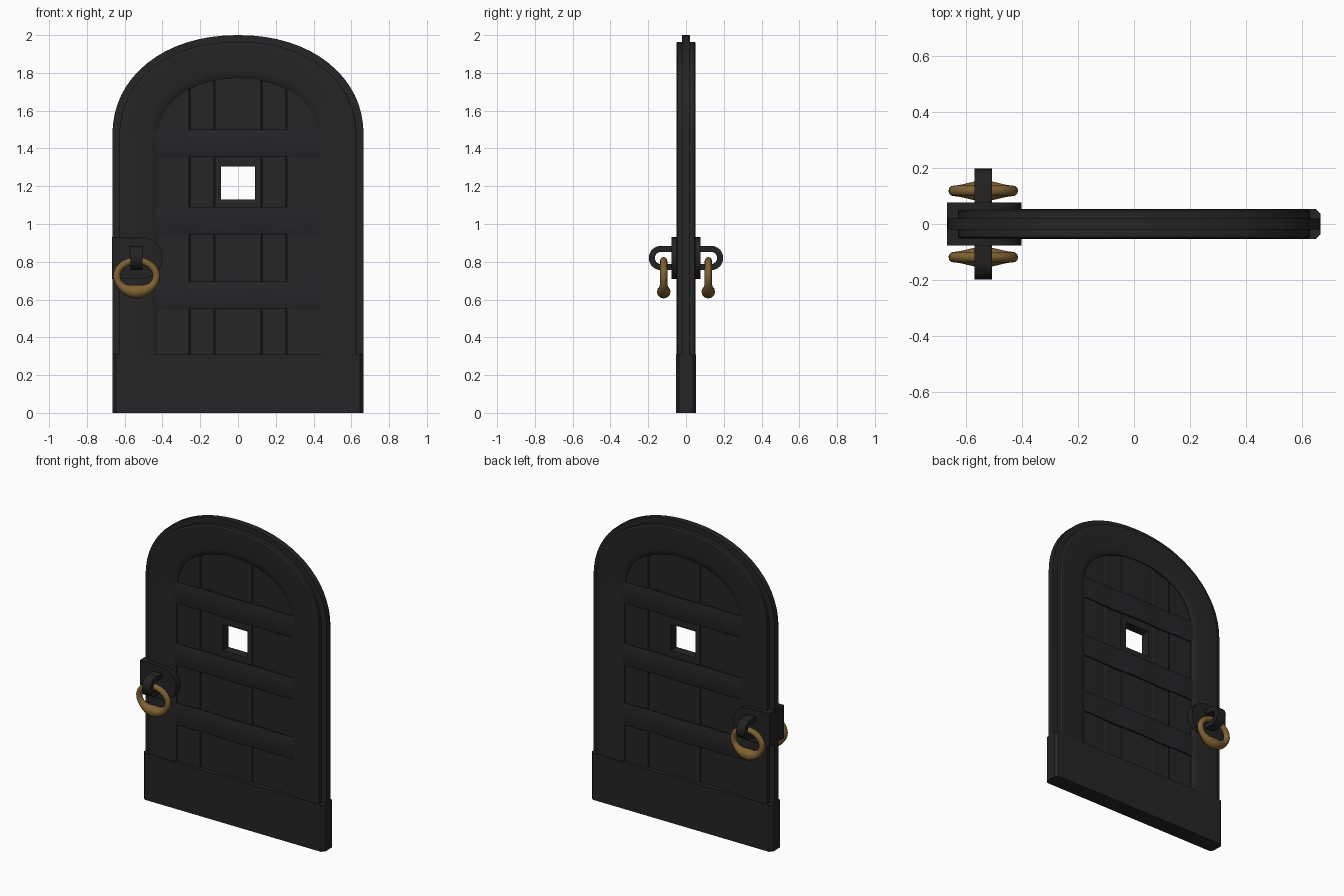
import bpy, bmesh, math
from mathutils import Vector

if "Cube" in bpy.data.objects:
    bpy.data.objects.remove(bpy.data.objects["Cube"])

def mat(name, c):
    m = bpy.data.materials.new(name)
    m.diffuse_color = (*c, 1)
    m.use_nodes = True
    m.node_tree.nodes["Principled BSDF"].inputs["Base Color"].default_value = m.diffuse_color
    return m

WOOD = mat("dark wood", (0.018, 0.018, 0.018))
BARS = mat("dark bar wood", (0.017, 0.0175, 0.0195))
IRON = mat("dark iron", (0.016, 0.016, 0.017))
BRASS = mat("aged brass", (0.21, 0.12, 0.03))

def finish(name, bm, material, angle=35):
    bmesh.ops.remove_doubles(bm, verts=bm.verts, dist=1e-5)
    bmesh.ops.recalc_face_normals(bm, faces=bm.faces)
    me = bpy.data.meshes.new(name)
    bm.to_mesh(me)
    bm.free()
    ob = bpy.data.objects.new(name, me)
    bpy.context.collection.objects.link(ob)
    me.materials.append(material)
    bpy.ops.object.select_all(action='DESELECT')
    ob.select_set(True)
    bpy.context.view_layer.objects.active = ob
    bpy.ops.object.shade_smooth_by_angle(angle=math.radians(angle))
    return ob

def skin(bm, rings, loop=False, caps=True):
    """Bridge closed cross-sections into a tube."""
    vs = [[bm.verts.new(p) for p in r] for r in rings]
    n = len(vs[0])
    for i in range(len(vs) if loop else len(vs) - 1):
        a, b = vs[i], vs[(i + 1) % len(vs)]
        for j in range(n):
            k = (j + 1) % n
            bm.faces.new((a[j], a[k], b[k], b[j]))
    if caps and not loop:
        bm.faces.new(vs[0])
        bm.faces.new(vs[-1])

def slab(bm, cols, rows, hole=None):
    """Closed slab; cols are (x, half depth), rows are (z, depth offset)."""
    grid = [[[bm.verts.new((x, s * (h + o), z)) for z, o in rows]
             for x, h in cols] for s in (-1, 1)]
    for i in range(len(cols) - 1):
        for j in range(len(rows) - 1):
            if hole and hole(cols[i][0], cols[i + 1][0], rows[j][0], rows[j + 1][0]):
                continue
            for g in grid:
                bm.faces.new((g[i][j], g[i + 1][j], g[i + 1][j + 1], g[i][j + 1]))
    # walls along every open edge of the front sheet
    back = {grid[0][i][j]: grid[1][i][j] for i in range(len(cols)) for j in range(len(rows))}
    for e in [e for e in bm.edges if e.is_boundary and e.verts[0] in back]:
        a, b = e.verts
        bm.faces.new((a, b, back[b], back[a]))

# arched frame: cross-section swept between outer and inner arches
def arch(t, a, b, c):
    e = 2 / 2.12
    x, z = math.cos(t), math.sin(t)
    return Vector((a * math.copysign(abs(x) ** e, x), 0, c + b * max(z, 0) ** e))

half = [(0, .02), (.155, .02), (.155, .046), (.19, .051), (.82, .051), (.93, .046), (1, .036)]
prof = half + [(f, -y) for f, y in reversed(half)]
pairs = [(Vector((.665, 0, .1)), Vector((.425, 0, .1)))]
N = 32
for i in range(N + 1):
    t = math.pi * i / N
    pairs.append((arch(t, .665, .53, 1.47), arch(t, .425, .31, 1.46)))
pairs.append((Vector((-.665, 0, .1)), Vector((-.425, 0, .1))))
bm = bmesh.new()
skin(bm, [[o.lerp(i, f) + Vector((0, y, 0)) for f, y in prof] for o, i in pairs])
finish("arched_frame", bm, WOOD, 28)

# vertical planks with shallow grooves and a square window hole
side = [(.09, .031), (.122, .030), (.127, .024), (.132, .027), (.19, .024),
        (.249, .027), (.254, .024), (.259, .030), (.34, .033), (.45, .031)]
cols = [(-x, h) for x, h in reversed(side)] + side
bm = bmesh.new()
slab(bm, cols, [(.15, 0), (1.13, 0), (1.305, 0), (1.80, 0)],
     lambda x0, x1, z0, z1: x0 > -.1 and x1 < .1 and z0 > 1.1 and z1 < 1.4)
finish("planks", bm, WOOD, 25)

# three cross bars that follow the planks
for k, z in enumerate((.55, .945, 1.355)):
    wave = [(.06, .041), (.12, .039), (.19, .035), (.255, .037), (.34, .041), (.44, .038)]
    cols = [(-x, h) for x, h in reversed(wave)] + [(0, .042)] + wave
    bm = bmesh.new()
    slab(bm, cols, [(z, 0), (z + .02, .005), (z + .125, .005), (z + .145, 0)])
    finish(f"cross_bar_{k + 1}", bm, BARS, 40)

# kick plate at the bottom, with chamfered ends
bm = bmesh.new()
bmesh.ops.create_cube(bm, size=1)
for v in bm.verts:
    v.co = (v.co.x * 1.33, v.co.y * .108, (v.co.z + .5) * .31)
ends = [e for e in bm.edges if abs(e.verts[0].co.z - e.verts[1].co.z) > .1]
bmesh.ops.bevel(bm, geom=ends, offset=.018, segments=1, affect='EDGES')
finish("kick_plate", bm, WOOD, 30)

# latch plate: straight at the door edge, rounded inward
outline = [(-.667, .71), (-.667, .93)]
for i in range(17):
    t = math.pi / 2 - math.pi * i / 16
    outline.append((-.51 + .11 * math.cos(t), .82 + .11 * math.sin(t)))
bm = bmesh.new()
skin(bm, [[(x, y, z) for x, z in outline] for y in (-.077, .077)])
finish("latch_plate", bm, IRON)

for s, tag in ((-1, "front"), (1, "back")):
    # staple: flat band bent into a U
    path = [(.06, 1)] + [(None, math.pi / 2 - math.pi * i / 14) for i in range(15)] + [(.06, -1)]
    rings = []
    for y, t in path:
        ring = []
        for x, r in ((-.568, .064), (-.506, .064), (-.506, .032), (-.568, .032)):
            if y is None:
                ring.append((x, s * (.133 + r * math.cos(t)), .82 + r * math.sin(t)))
            else:
                ring.append((x, s * y, .82 + t * r))
        rings.append(ring)
    bm = bmesh.new()
    skin(bm, rings)
    finish(f"staple_{tag}", bm, IRON)

    # ring pull, swelling at the bottom
    rings = []
    for i in range(40):
        t = 2 * math.pi * i / 40
        d = Vector((math.cos(t), 0, math.sin(t)))
        r = .019 + .017 * max(0, -d.z) ** 4
        c = Vector((-.537 + .105 * d.x, s * .118, .724 + .082 * d.z))
        rings.append([c + d * r * math.cos(u) + Vector((0, r * math.sin(u), 0))
                      for u in (2 * math.pi * j / 12 for j in range(12))])
    bm = bmesh.new()
    skin(bm, rings, loop=True)
    finish(f"ring_pull_{tag}", bm, BRASS, 60)
